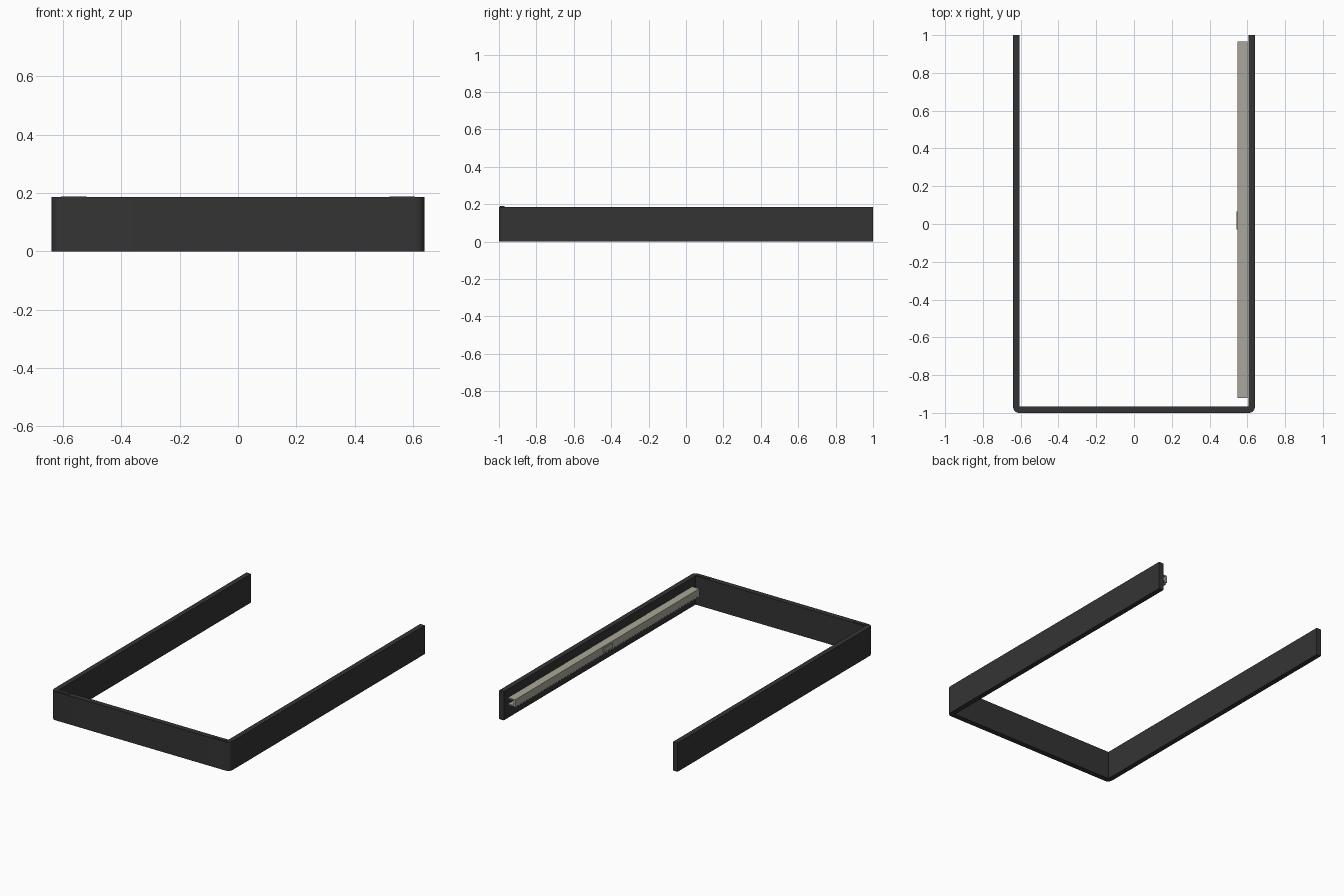
import bpy, bmesh, math

if "Cube" in bpy.data.objects:
    bpy.data.objects.remove(bpy.data.objects["Cube"])

def material(name, c):
    m = bpy.data.materials.new(name)
    m.diffuse_color = (*c, 1)
    m.use_nodes = True
    m.node_tree.nodes["Principled BSDF"].inputs["Base Color"].default_value = m.diffuse_color
    return m

black = material("matte black", (0.034, 0.034, 0.034))
beige = material("grey beige", (0.40, 0.39, 0.32))

def extrude(name, pts, to3d, lo, hi, mat):
    """Solid made from a closed 2D outline swept between lo and hi."""
    n = len(pts)
    verts = [to3d(a, b, lo) for a, b in pts] + [to3d(a, b, hi) for a, b in pts]
    faces = [list(range(n)), list(range(n, 2 * n))]
    faces += [[i, (i + 1) % n, n + (i + 1) % n, n + i] for i in range(n)]
    me = bpy.data.meshes.new(name)
    me.from_pydata(verts, [], faces)
    bm = bmesh.new()
    bm.from_mesh(me)
    bmesh.ops.recalc_face_normals(bm, faces=bm.faces)
    bm.to_mesh(me)
    bm.free()
    me.materials.append(mat)
    ob = bpy.data.objects.new(name, me)
    bpy.context.collection.objects.link(ob)
    return ob

def plan(a, b, h):
    return (a, b, h)

def along_y(a, b, h):
    return (a, h, b)

def box(name, x0, x1, y0, y1, z0, z1, mat):
    return extrude(name, [(x0, y0), (x1, y0), (x1, y1), (x0, y1)], plan, z0, z1, mat)

H, W, R, IN = 0.186, 0.64, 0.03, 0.607

# Side walls
for side, s in (("left", -1), ("right", 1)):
    box(side + "_wall", s * IN, s * W, -0.965, 1, 0, H, black)
    # Slightly raised corner pad on the front wall
    box(side + "_corner_pad", s * 0.52, s * 0.607, -0.995, -0.97, H, H + 0.003, black)

# Front wall with rounded outer corners
arc = [(W - R + R * math.sin(t), -1 + R - R * math.cos(t))
       for t in (i * math.pi / 10 for i in range(6))]
outline = arc + [(W, -0.965), (-W, -0.965)] + [(-x, y) for x, y in reversed(arc)]
front = extrude("front_wall", outline, plan, 0, H, black)
bpy.context.view_layer.objects.active = front
front.select_set(True)
bpy.ops.object.shade_smooth_by_angle(angle=math.radians(40))

# Channel rail on the inside of the right wall, open towards the wall
X0, X1, Z0, Z1, T = 0.549, 0.601, 0.088, 0.136, 0.008
profile = [(X0, Z0), (X1, Z0), (X1, Z0 + T), (X0 + 0.014, Z0 + T),
           (X0 + 0.014, Z1 - T), (X1, Z1 - T), (X1, Z1), (X0, Z1)]
extrude("rail", profile, along_y, -0.92, 0.965, beige)

# Row of fine teeth under the rail
tooth = box("rail_teeth", X0, X0 + 0.014, -0.92, -0.905, Z0 - 0.008, Z0 + 0.002, beige)
arr = tooth.modifiers.new("row", "ARRAY")
arr.use_relative_offset = False
arr.use_constant_offset = True
arr.constant_offset_displace = (0, 0.03, 0)
arr.count = 63

# Small catch in the middle of the rail
box("rail_catch", X0 - 0.006, X0 + 0.002, -0.03, 0.065, Z0 + 0.01, Z1 - 0.01, beige)
